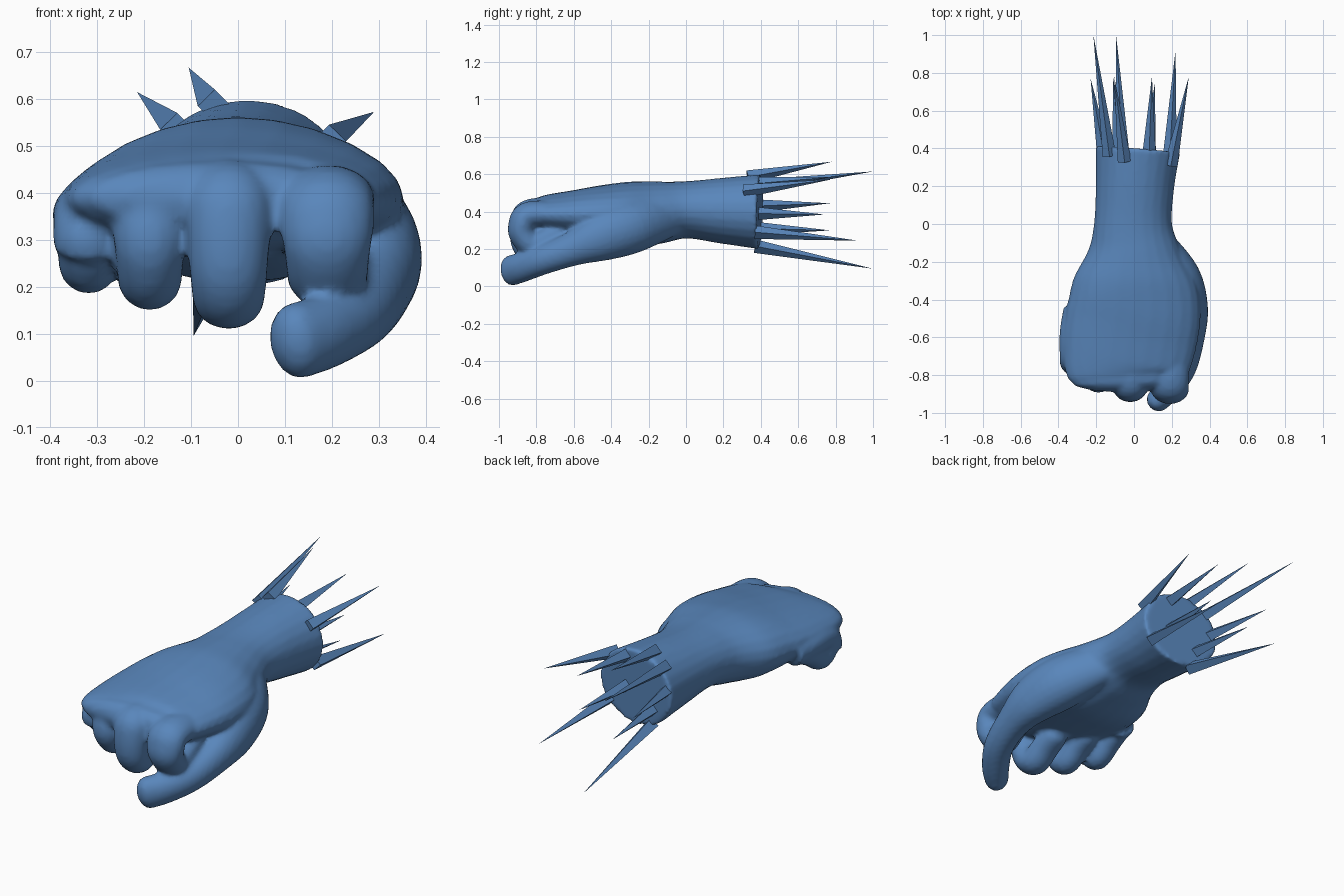
import bpy, bmesh, math
from mathutils import Vector, Matrix

if "Cube" in bpy.data.objects:
    bpy.data.objects.remove(bpy.data.objects["Cube"])

blue = bpy.data.materials.new("steel blue")
blue.diffuse_color = (0.10, 0.24, 0.50, 1)
blue.use_nodes = True
blue.node_tree.nodes["Principled BSDF"].inputs["Base Color"].default_value = blue.diffuse_color


def finish(bm, name):
    bmesh.ops.recalc_face_normals(bm, faces=bm.faces)
    me = bpy.data.meshes.new(name)
    bm.to_mesh(me)
    bm.free()
    me.materials.append(blue)
    ob = bpy.data.objects.new(name, me)
    bpy.context.collection.objects.link(ob)
    return ob


def spline(pts, steps=5):
    """Catmull-Rom through points of (x, y, z, half width, half height)."""
    p = [pts[0]] + list(pts) + [pts[-1]]
    out = []
    for i in range(1, len(p) - 2):
        for s in range(steps):
            t = s / steps
            out.append([0.5 * (2 * b + (c - a) * t + (2 * a - 5 * b + 4 * c - d) * t * t
                               + (3 * b - a - 3 * c + d) * t ** 3)
                        for a, b, c, d in zip(p[i - 1], p[i], p[i + 1], p[i + 2])])
    return out + [list(pts[-1])]


def tube(bm, pts, ref, round_end=True, n=24):
    """Loft elliptical rings along a smooth path, with a rounded far end."""
    path = spline(pts)
    if round_end:
        end, prev = path[-1], path[-2]
        d = (Vector(end[:3]) - Vector(prev[:3])).normalized()
        r = min(end[3], end[4]) * 0.85
        for a in (25, 50, 72, 84):
            a = math.radians(a)
            c = Vector(end[:3]) + d * r * math.sin(a)
            path.append([*c, end[3] * math.cos(a), end[4] * math.cos(a)])
    rings = []
    for i, p in enumerate(path):
        t = Vector(path[min(i + 1, len(path) - 1)][:3]) - Vector(path[max(i - 1, 0)][:3])
        t.normalize()
        u = (ref - t * ref.dot(t)).normalized()
        v = t.cross(u)
        rings.append([bm.verts.new(Vector(p[:3]) + u * p[3] * math.cos(k * math.tau / n)
                                   + v * p[4] * math.sin(k * math.tau / n)) for k in range(n)])
    for a, b in zip(rings, rings[1:]):
        for k in range(n):
            bm.faces.new((a[k], a[(k + 1) % n], b[(k + 1) % n], b[k]))
    bm.faces.new(rings[0])
    bm.faces.new(rings[-1])


X, Z = Vector((1, 0, 0)), Vector((0, 0, 1))
bm = bmesh.new()

# wrist, back of the hand and palm
tube(bm, [(0.02, 0.395, 0.40, 0.225, 0.20), (0.005, 0.2, 0.405, 0.208, 0.177),
          (-0.005, 0.0, 0.41, 0.207, 0.153), (0.0, -0.15, 0.395, 0.25, 0.167),
          (0.0, -0.3, 0.385, 0.325, 0.175), (0.0, -0.45, 0.385, 0.355, 0.157),
          (-0.02, -0.6, 0.385, 0.355, 0.130), (-0.04, -0.75, 0.385, 0.335, 0.105),
          (-0.04, -0.82, 0.39, 0.30, 0.08)], X)

# curled fingers: x, front y, top z, bottom z, half width
for x, yf, zt, zb, w in [(-0.318, -0.80, 0.425, 0.185, 0.076), (-0.188, -0.89, 0.455, 0.150, 0.080),
                         (-0.020, -0.94, 0.475, 0.110, 0.090), (0.190, -0.95, 0.460, 0.155, 0.100)]:
    h = 0.072
    xs = x * 0.92 - 0.005
    tube(bm, [(xs, -0.45, zt - h - 0.01, w, h), (x, yf + 0.22, zt - h, w, h),
              (x, yf + 0.10, zt - h - 0.01, w, h), (x, yf + h, zt - h - 0.06, w, h),
              (x, yf + h + 0.005, zb + h + 0.05, w * 0.92, h),
              (x, yf + h + 0.06, zb + h - 0.005, w * 0.85, h * 0.95),
              (x, yf + 0.22, zb + h + 0.04, w * 0.82, h * 0.85),
              (x, yf + 0.29, zb + h + 0.07, w * 0.75, h * 0.8)], X)

# thumb, reaching under the index finger
tube(bm, [(0.12, -0.08, 0.38, 0.11, 0.08), (0.225, -0.28, 0.32, 0.14, 0.125),
          (0.285, -0.45, 0.265, 0.13, 0.108), (0.29, -0.61, 0.20, 0.092, 0.082),
          (0.255, -0.76, 0.145, 0.08, 0.075), (0.185, -0.87, 0.105, 0.08, 0.07),
          (0.125, -0.935, 0.085, 0.082, 0.062)], Z)

# fuse the fist into one smooth skin
fist = finish(bm, "fist")
remesh = fist.modifiers.new("fuse", 'REMESH')
remesh.mode = 'VOXEL'
remesh.voxel_size = 0.012
remesh.use_smooth_shade = True
soften = fist.modifiers.new("soften", 'SMOOTH')
soften.factor = 0.5
soften.iterations = 4

# spikes round the wrist: base point, tip point
spikes = [((-0.05, 0.33, 0.585), (-0.105, 0.78, 0.667)),
          ((-0.13, 0.36, 0.535), (-0.215, 1.00, 0.615)),
          ((0.195, 0.31, 0.51), (0.29, 0.78, 0.573)),
          ((0.08, 0.37, 0.55), (0.095, 0.78, 0.585)),
          ((-0.16, 0.37, 0.43), (-0.23, 0.77, 0.445)),
          ((0.08, 0.37, 0.39), (0.11, 0.74, 0.385)),
          ((0.19, 0.37, 0.29), (0.22, 0.92, 0.245)),
          ((-0.08, 0.37, 0.31), (-0.11, 0.77, 0.30)),
          ((-0.06, 0.37, 0.215), (-0.095, 1.00, 0.095))]
for i, (a, b) in enumerate(spikes):
    a, b = Vector(a), Vector(b)
    d = b - a
    bm = bmesh.new()
    rot = d.to_track_quat('Z', 'Y').to_matrix().to_4x4()
    bmesh.ops.create_cone(bm, cap_ends=True, segments=4, radius1=0.036, radius2=0, depth=d.length,
                          matrix=Matrix.Translation((a + b) / 2) @ rot)
    bmesh.ops.remove_doubles(bm, verts=bm.verts, dist=1e-5)
    finish(bm, f"wrist_spike_{i + 1}")
